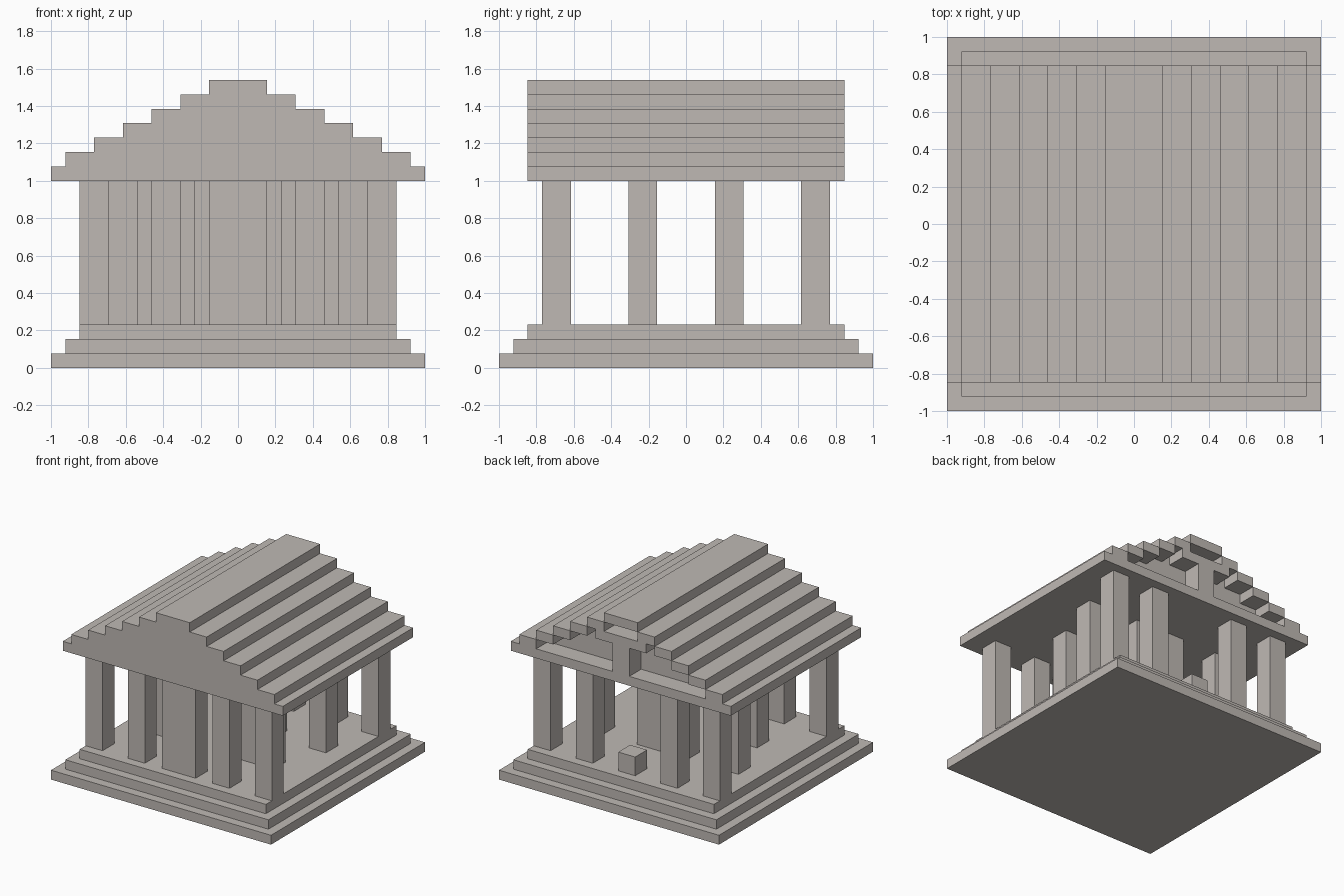
import bpy
import bmesh

if "Cube" in bpy.data.objects:
    bpy.data.objects.remove(bpy.data.objects["Cube"], do_unlink=True)

U = 1 / 13  # one building block

stone = bpy.data.materials.new("warm_grey_stone")
stone.use_nodes = True
colour = (0.52, 0.485, 0.457, 1)
stone.diffuse_color = colour
stone.node_tree.nodes["Principled BSDF"].inputs["Base Color"].default_value = colour


def finish(name, bm):
    bmesh.ops.recalc_face_normals(bm, faces=bm.faces)
    mesh = bpy.data.meshes.new(name)
    bm.to_mesh(mesh)
    bm.free()
    mesh.materials.append(stone)
    obj = bpy.data.objects.new(name, mesh)
    bpy.context.collection.objects.link(obj)
    return obj


def box(name, x, y, z):
    """Box between the given (low, high) pairs, in blocks."""
    bm = bmesh.new()
    bmesh.ops.create_cube(bm, size=1)
    for v in bm.verts:
        for axis, (low, high) in enumerate((x, y, z)):
            v.co[axis] = U * (high if v.co[axis] > 0 else low)
    return finish(name, bm)


def pair(name, x, y, z):
    """The same box on both sides of the centre line."""
    box(name + "_left", x, y, z)
    box(name + "_right", (-x[1], -x[0]), y, z)


def extrude_profile(name, points, y):
    bm = bmesh.new()
    face = bm.faces.new([bm.verts.new((px * U, y[0] * U, pz * U)) for px, pz in points])
    out = bmesh.ops.extrude_face_region(bm, geom=[face])
    moved = [g for g in out["geom"] if isinstance(g, bmesh.types.BMVert)]
    bmesh.ops.translate(bm, verts=moved, vec=(0, (y[1] - y[0]) * U, 0))
    return finish(name, bm)


# Stepped platform
for level, half in enumerate((13, 12, 11)):
    box(f"platform_step_{level + 1}", (-half, half), (-half, half), (level, level + 1))

# Front and back colonnades
shaft = (3, 13)
for label, row in (("front", (-10, -8)), ("back", (8, 10))):
    pair(label + "_corner_column", (9, 11), row, shaft)
    pair(label + "_inner_column", (4, 6), row, shaft)
box("front_centre_pier", (-2, 2), (-10, -8), shaft)

# Staggered inner walls and side columns
pair("inner_wall", (3, 7), (-4, -2), shaft)
pair("side_column", (7, 9), (2, 4), shaft)
box("rear_inner_wall", (-3, 3), (2, 4), shaft)

# Altar block at the back entrance
box("altar", (-1, 1), (8, 10), (3, 5))

# Roof slab and stepped gable body
box("roof_slab", (-13, 13), (-11, 11), (13, 14))
halves = (12, 10, 8, 6, 4, 2)
right_steps = []
for i, half in enumerate(halves):
    right_steps += [(half, 14 + i), (half, 15 + i)]
left_steps = [(-px, pz) for px, pz in reversed(right_steps)]
extrude_profile("roof_body", right_steps + left_steps, (-11, 9))

# Back gable: stepped rim around a recessed panel
for i, half in enumerate(halves[:-1]):
    pair(f"back_rim_step_{i + 1}", (half - 2, half), (9, 11), (14 + i, 15 + i))
box("back_rim_ridge", (-2, 2), (9, 11), (19, 20))

# Ornament standing in the recess
box("gable_post", (-1, 1), (9, 11), (14, 17))
box("gable_post_cap", (-3, 3), (9, 11), (17, 18))
